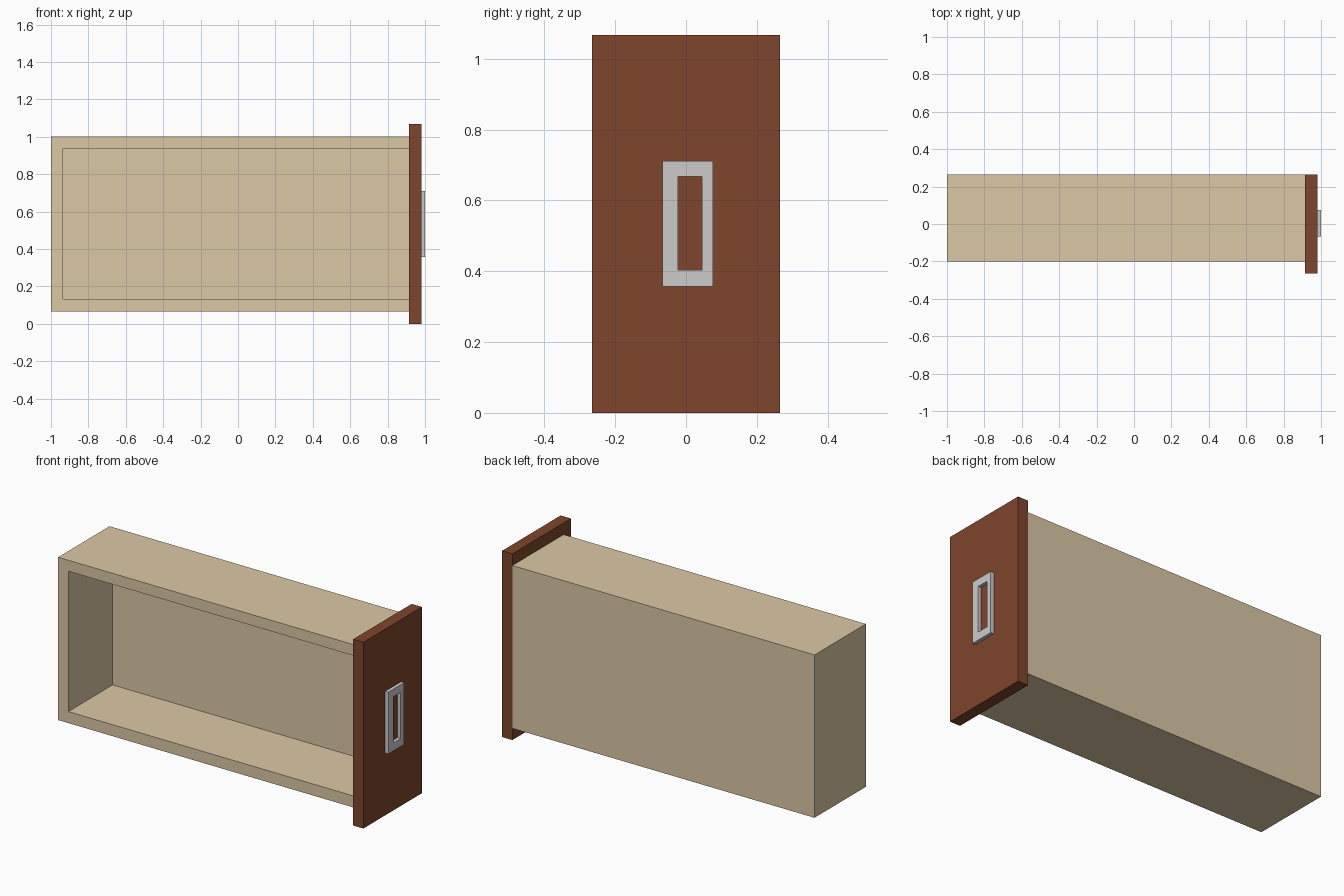
import bpy

if "Cube" in bpy.data.objects:
    bpy.data.objects.remove(bpy.data.objects["Cube"])


def material(name, color):
    mat = bpy.data.materials.new(name)
    mat.diffuse_color = (*color, 1)
    mat.use_nodes = True
    mat.node_tree.nodes["Principled BSDF"].inputs["Base Color"].default_value = mat.diffuse_color
    return mat


def box(name, lo, hi, mat=None):
    """Box spanning two opposite corners."""
    bpy.ops.mesh.primitive_cube_add(size=1)
    ob = bpy.context.object
    ob.name = name
    ob.location = [(a + b) / 2 for a, b in zip(lo, hi)]
    ob.scale = [b - a for a, b in zip(lo, hi)]
    bpy.ops.object.transform_apply(location=True, rotation=False, scale=True)
    if mat:
        ob.data.materials.append(mat)
    return ob


def cut(ob, lo, hi):
    """Subtract a box from an object."""
    cutter = box("cutter", lo, hi)
    cutter.hide_render = True
    mod = ob.modifiers.new("cut", 'BOOLEAN')
    mod.operation = 'DIFFERENCE'
    mod.solver = 'EXACT'
    mod.object = cutter
    bpy.context.view_layer.objects.active = ob
    bpy.ops.object.modifier_apply(modifier=mod.name)
    bpy.data.objects.remove(cutter)


pale_wood = material("pale_wood", (0.71, 0.58, 0.38))
dark_wood = material("dark_wood", (0.21, 0.06, 0.025))

# Drawer tray lying on its side, open to -y and closed at +x by the front panel
tray = box("drawer_tray", (-1, -0.2, 0.067), (0.915, 0.265, 1.0), pale_wood)
cut(tray, (-0.935, -0.4, 0.133), (1.1, 0.2, 0.937))

# Drawer front panel
box("drawer_front", (0.915, -0.265, 0), (0.98, 0.265, 1.067), dark_wood)

# Rectangular ring handle
handle = box("handle", (0.98, -0.067, 0.357), (1.0, 0.076, 0.711))
cut(handle, (0.9, -0.022, 0.403), (1.1, 0.045, 0.667))
